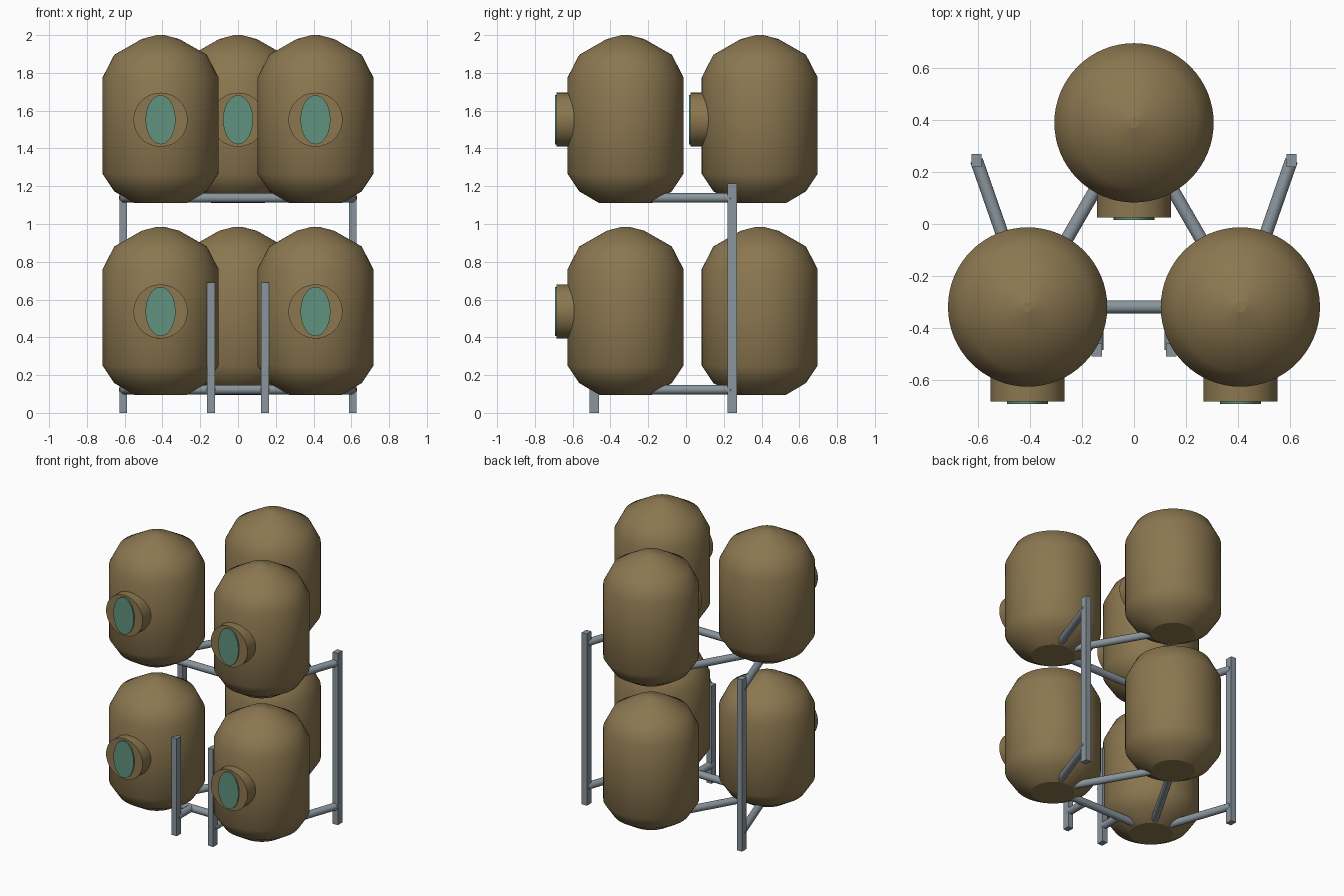
import bpy, bmesh, math
from mathutils import Vector

if "Cube" in bpy.data.objects:
    bpy.data.objects.remove(bpy.data.objects["Cube"])


def material(name, rgb):
    m = bpy.data.materials.new(name)
    m.diffuse_color = (*rgb, 1)
    m.use_nodes = True
    m.node_tree.nodes["Principled BSDF"].inputs["Base Color"].default_value = m.diffuse_color
    return m


BROWN = material("tan brown shell", (0.26, 0.185, 0.08))
GLASS = material("green glass", (0.115, 0.29, 0.21))
STEEL = material("blue grey steel", (0.25, 0.30, 0.335))


def finish(name, bm, mat, smooth_angle=None):
    bmesh.ops.recalc_face_normals(bm, faces=bm.faces[:])
    me = bpy.data.meshes.new(name)
    bm.to_mesh(me)
    bm.free()
    me.materials.append(mat)
    ob = bpy.data.objects.new(name, me)
    bpy.context.collection.objects.link(ob)
    if smooth_angle:
        bpy.ops.object.select_all(action='DESELECT')
        ob.select_set(True)
        bpy.context.view_layer.objects.active = ob
        bpy.ops.object.shade_smooth_by_angle(angle=math.radians(smooth_angle))
    return ob


def lathe(name, profile, loc, mat, sides=64):
    """Revolve (radius, height) points about z and cap both ends."""
    bm = bmesh.new()
    rings = []
    for r, z in profile:
        rings.append([bm.verts.new((loc[0] + r * math.cos(2 * math.pi * i / sides),
                                    loc[1] + r * math.sin(2 * math.pi * i / sides),
                                    loc[2] + z)) for i in range(sides)])
    for a, b in zip(rings, rings[1:]):
        for i in range(sides):
            j = (i + 1) % sides
            bm.faces.new((a[i], a[j], b[j], b[i]))
    bm.faces.new(rings[0])
    bm.faces.new(rings[-1])
    ob = finish(name, bm, mat, 50)
    for p in ob.data.polygons:
        if len(p.vertices) > 4:
            p.use_smooth = False
    return ob


def tube(name, a, b, mat, rx, rz=None, sides=24):
    """Cylinder between two points, optionally stretched to an ellipse in z."""
    a, b = Vector(a), Vector(b)
    axis = b - a
    bm = bmesh.new()
    bmesh.ops.create_cone(bm, cap_ends=True, segments=sides, radius1=rx,
                          radius2=rx, depth=axis.length)
    rot = axis.to_track_quat('Z', 'Y').to_matrix().to_4x4()
    bmesh.ops.transform(bm, matrix=rot, verts=bm.verts)
    for v in bm.verts:
        if rz:
            v.co.z *= rz / rx
        v.co += (a + b) / 2
    return finish(name, bm, mat, 40)


def post(name, x, y, height):
    bm = bmesh.new()
    bmesh.ops.create_cube(bm, size=1)
    for v in bm.verts:
        v.co = Vector((v.co.x * 0.04 + x, v.co.y * 0.05 + y,
                       (v.co.z + 0.5) * height))
    return finish(name, bm, STEEL)


POD = [(0.14, 0.0), (0.245, 0.062), (0.307, 0.155), (0.307, 0.665),
       (0.245, 0.785), (0.1, 0.868), (0.02, 0.889)]
SITES = {"left": (-0.41, -0.32), "right": (0.41, -0.32), "rear": (0.0, 0.39)}
BAR = 0.025

for tier, base in (("lower", 0.096), ("upper", 1.111)):
    # pods with porthole collars and oval windows
    for side, (x, y) in SITES.items():
        lathe(f"{tier}_{side}_pod", POD, (x, y, base), BROWN)
        if (tier, side) == ("lower", "rear"):
            continue
        z = base + 0.441
        tube(f"{tier}_{side}_collar", (x, y - 0.2, z), (x, y - 0.365, z),
             BROWN, 0.143, sides=48)
        tube(f"{tier}_{side}_window", (x, y - 0.35, z), (x, y - 0.374, z),
             GLASS, 0.079, 0.13, sides=48)

    # triangle of bars joining the pods
    z = base + 0.027
    for a, b in (("left", "right"), ("right", "rear"), ("rear", "left")):
        tube(f"{tier}_{a}_{b}_bar", (*SITES[a], z), (*SITES[b], z), STEEL, BAR)

    # outriggers to the side posts
    for side, s in (("left", -1), ("right", 1)):
        tube(f"{tier}_{side}_outrigger", (*SITES[side], z),
             (s * 0.607, 0.245, z), STEEL, BAR)

# posts and the short links to the front posts
for side, s in (("left", -1), ("right", 1)):
    post(f"{side}_side_post", s * 0.607, 0.245, 1.215)
    post(f"{side}_front_post", s * 0.143, -0.485, 0.69)
    tube(f"{side}_front_link", (s * 0.143, -0.32, 0.123),
         (s * 0.143, -0.485, 0.123), STEEL, BAR)
